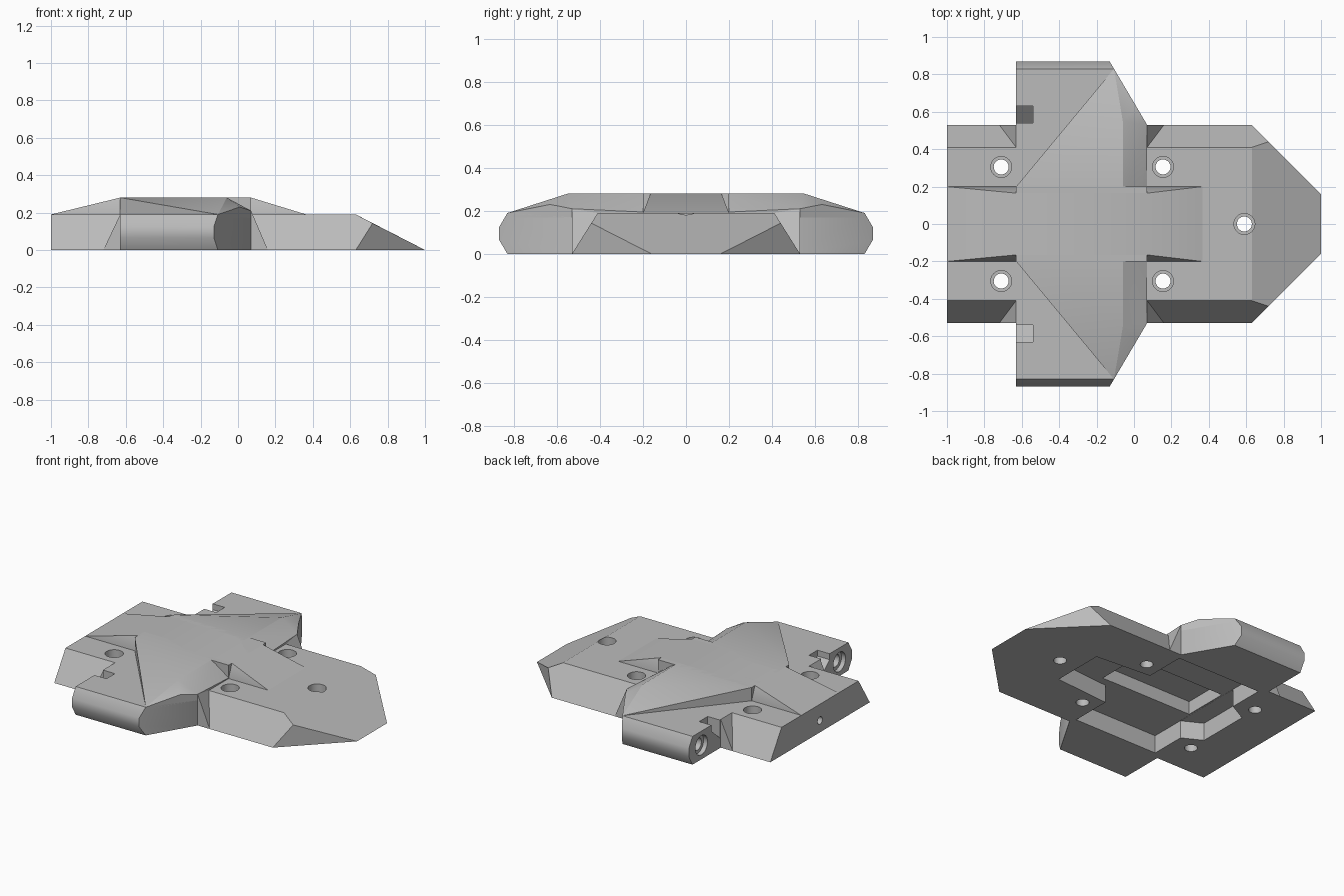
import bpy, bmesh, math
from mathutils import Matrix, Vector

cube = bpy.data.objects.get("Cube")
if cube:
    bpy.data.objects.remove(cube, do_unlink=True)

GREY = (0.5, 0.5, 0.5, 1)
grey = bpy.data.materials.new("plain_grey")
grey.use_nodes = True
grey.diffuse_color = GREY
grey.node_tree.nodes["Principled BSDF"].inputs["Base Color"].default_value = GREY

TOP, RIDGE = 0.19, 0.28          # plate height, raised height
REAR, FRONT = -0.63, 0.07        # wing extent along x
SIDE = 0.53                      # plate half width


def finish(name, bm):
    bmesh.ops.recalc_face_normals(bm, faces=bm.faces[:])
    mesh = bpy.data.meshes.new(name)
    bm.to_mesh(mesh)
    bm.free()
    mesh.materials.append(grey)
    obj = bpy.data.objects.new(name, mesh)
    bpy.context.collection.objects.link(obj)
    return obj


def hull(name, points):
    """Convex solid around a few corner points."""
    bm = bmesh.new()
    for p in points:
        bm.verts.new(p)
    bmesh.ops.convex_hull(bm, input=bm.verts[:])
    bmesh.ops.delete(bm, geom=[v for v in bm.verts if not v.link_faces], context="VERTS")
    bmesh.ops.dissolve_limit(bm, angle_limit=0.01, verts=bm.verts[:], edges=bm.edges[:])
    return finish(name, bm)


def both(points):
    """Corner points on both sides of the centre line."""
    return [(x, s * y, z) for x, y, z in points for s in (1, -1)]


def side(points, s):
    return [(x, s * y, z) for x, y, z in points]


def prism(name, outline, low, high):
    return hull(name, both([(x, y, z) for x, y in outline for z in (low, high)]))


def cylinder(name, centre, radius, length, axis="Z"):
    bm = bmesh.new()
    turn = Matrix.Rotation(math.pi / 2, 4, "Y") if axis == "X" else Matrix()
    bmesh.ops.create_cone(bm, cap_ends=True, segments=32, radius1=radius, radius2=radius,
                          depth=length, matrix=Matrix.Translation(Vector(centre)) @ turn)
    return finish(name, bm)


# Base plate with bevelled sides and sloping nose
plate = hull("base_plate", both([
    (-1, SIDE, 0), (0.63, SIDE, 0), (1, 0.16, 0),
    (-1, 0.41, TOP), (0.63, 0.41, TOP), (0.72, 0.44, 0.143)]))

# Central spine block with a tapering ramp running through it
ramp = hull("spine_ramp", both([
    (-1, 0.2, TOP), (REAR, 0.165, RIDGE), (FRONT, 0.165, RIDGE), (0.365, 0.2, TOP),
    (REAR, 0.2, TOP), (FRONT, 0.2, TOP), (-0.95, 0.2, 0.15), (0.3, 0.2, 0.15)]))
block = prism("spine_block", [(REAR, 0.2), (FRONT, 0.2)], 0.15, RIDGE)
parts = [plate, ramp, block]

# Rounded wing section, from inside to the outer edge
wing_profile = [(0.2, 0), (SIDE, 0), (0.83, 0), (0.868, 0.065),
                (0.868, 0.125), (0.83, TOP), (SIDE, TOP), (0.2, TOP)]


def wing_front(y):
    return FRONT - max(0, y - SIDE) * 0.59


for s, label in ((1, "back"), (-1, "front")):
    parts.append(hull(label + "_wing", side(
        [(x, y, z) for y, z in wing_profile for x in (REAR, wing_front(y))], s)))
    # Raised wedge that steps up along the diagonal
    parts.append(hull(label + "_wing_ridge", side([
        (REAR, 0.1, RIDGE), (REAR, 0.2, RIDGE), (-0.06, 0.1, RIDGE), (-0.06, 0.55, RIDGE),
        (0.01, 0.632, 0.23), (FRONT, SIDE, 0.21), (FRONT, 0.1, TOP),
        (wing_front(0.83), 0.83, TOP), (REAR, 0.1, 0.17), (REAR, 0.2, 0.17),
        (wing_front(0.8), 0.8, 0.17), (FRONT, SIDE, 0.17), (FRONT, 0.1, 0.17)], s)))
    # Gussets in the corners between wing and plate
    for end, x, toe, height in (("rear", REAR, -0.72, TOP), ("nose", FRONT, 0.16, 0.21)):
        parts.append(hull(f"{label}_{end}_gusset", side([
            (toe, SIDE, 0), (x, SIDE, 0), (x, SIDE, height),
            (x, 0.41, TOP), (x, 0.41, 0)], s)))

# Cutters: underside recesses
cutters = [
    prism("recess_long", [(0.45, 0.18), (-0.56, 0.26), (-0.71, 0.18)], -0.1, 0.12),
    prism("recess_wide", [(0.05, 0.49), (-0.58, 0.49)], -0.1, 0.121),
    prism("recess_deep", [(0.12, 0.155), (-0.57, 0.155)], -0.1, 0.21)]

# Cutters: stepped screw holes and the rear socket
for x, y in ((-0.71, 0.305), (-0.71, -0.305), (0.155, 0.305), (0.155, -0.305), (0.59, 0)):
    cutters.append(cylinder("screw_hole", (x, y, 0.1), 0.04, 0.6))
    cutters.append(cylinder("screw_counterbore", (x, y, 0.3), 0.056, 0.4))
cutters.append(cylinder("rear_socket", (-1, 0, 0.08), 0.025, 0.3, "X"))

# Cutters: wing barrel sockets and sloped notches
for s in (1, -1):
    cutters.append(cylinder("barrel_socket", (REAR, s * 0.735, 0.095), 0.065, 0.06, "X"))
    cutters.append(cylinder("barrel_bore", (REAR, s * 0.735, 0.095), 0.042, 0.24, "X"))
    cutters.append(hull("wing_notch", side([
        (x, y, z) for x in (-0.7, -0.54)
        for y, z in ((0.54, 0.07), (0.63, 0.15), (0.54, 0.25), (0.63, 0.25))], s)))


def bounds(obj):
    return [(min(v.co[i] for v in obj.data.vertices),
             max(v.co[i] for v in obj.data.vertices)) for i in range(3)]


def overlap(a, b):
    return all(p[0] < q[1] and q[0] < p[1] for p, q in zip(bounds(a), bounds(b)))


# Cut every part, then shade: only the wings have a rounded edge
for part in parts:
    bpy.ops.object.select_all(action="DESELECT")
    part.select_set(True)
    bpy.context.view_layer.objects.active = part
    for cutter in cutters:
        if overlap(part, cutter):
            mod = part.modifiers.new("cut", "BOOLEAN")
            mod.operation, mod.solver, mod.object = "DIFFERENCE", "EXACT", cutter
            bpy.ops.object.modifier_apply(modifier=mod.name)
    limit = 32 if part.name.endswith("_wing") else 24
    bpy.ops.object.shade_smooth_by_angle(angle=math.radians(limit))

for cutter in cutters:
    bpy.data.objects.remove(cutter, do_unlink=True)
